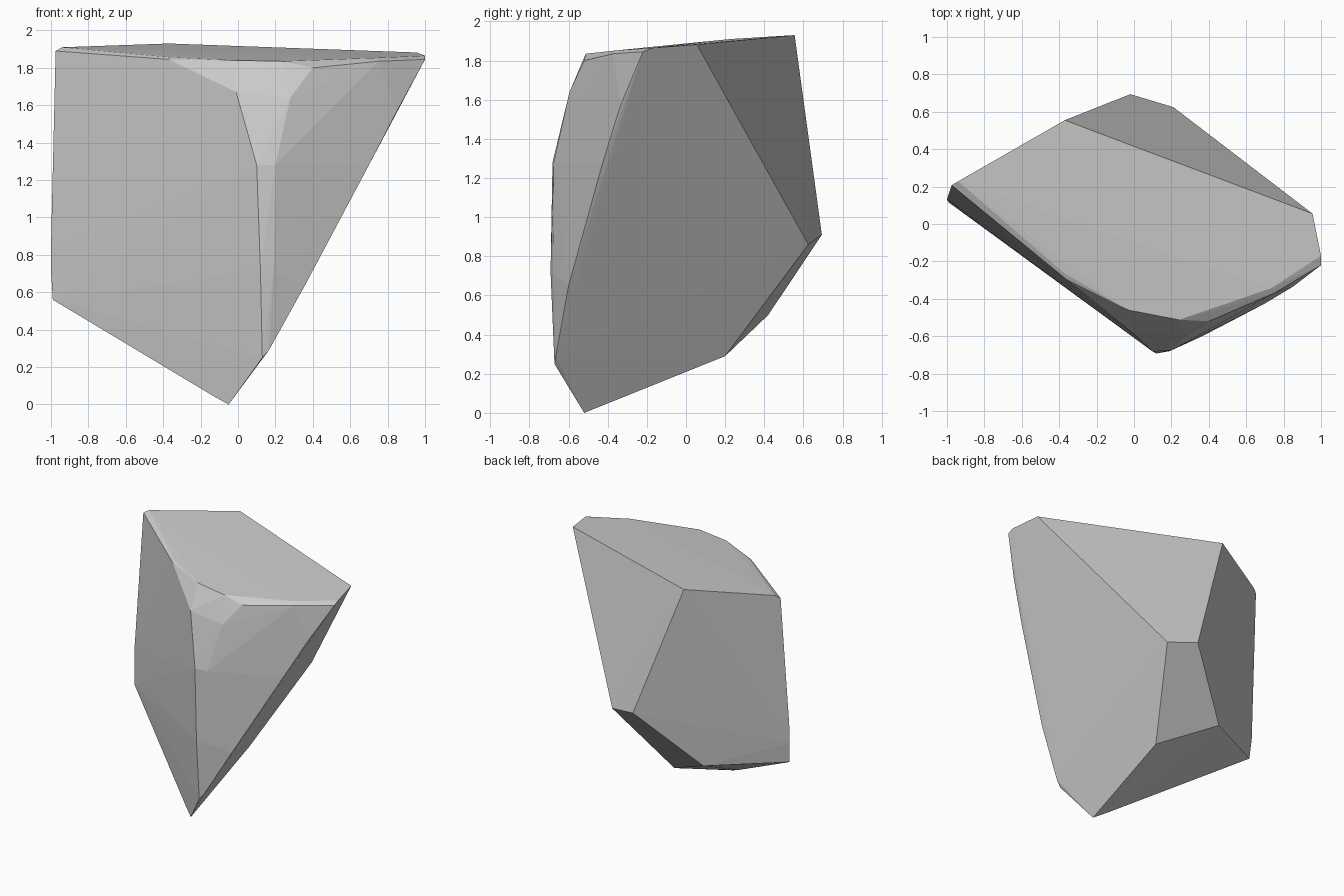
import bpy, bmesh
from mathutils import Vector

if "Cube" in bpy.data.objects:
    bpy.data.objects.remove(bpy.data.objects["Cube"])

# Corner rings of the boulder, grouped by region
top_rim = [(-.94, .228, 1.91), (-.37, .555, 1.93), (.955, .055, 1.882), (1, -.17, 1.865),
           (.73, -.345, 1.853), (.24, -.512, 1.835), (-.03, -.46, 1.84), (-.37, -.265, 1.857)]
bevel_rim = [(-.975, .207, 1.89), (-.37, -.29, 1.845), (-.01, -.58, 1.67),
             (.28, -.595, 1.64), (.4, -.52, 1.80), (.75, -.37, 1.835), (1, -.22, 1.845)]
front_ridge = [(.10, -.682, 1.28), (.2, -.675, 1.28), (.12, -.692, .72), (.19, -.68, .71),
               (.13, -.672, .25), (.165, -.665, .29)]
right_edge = [(.70, -.425, 1.28), (.85, -.335, 1.57), (.365, -.6, .65)]
back = [(-.02, .694, .91), (.21, .625, .86), (-.447, .42, .5), (-.038, .2, .29)]
foot = [(-.05, -.52, 0), (-.14, -.46, .05)]
left_edge = [(-.99, .115, .56), (-1, .13, .72), (-1, .132, .84), (-.8, -.018, .9)]
chip = Vector((-.998, .138, .9))

# Wrap the corners in a faceted skin
bm = bmesh.new()
for p in top_rim + bevel_rim + front_ridge + right_edge + back + foot + left_edge + [chip]:
    bm.verts.new(p)
hull = bmesh.ops.convex_hull(bm, input=bm.verts[:])
loose = [v for v in bm.verts if not v.link_faces]
bmesh.ops.delete(bm, geom=loose, context='VERTS')

# Small chipped notch on the left edge
nearest = min(bm.verts, key=lambda v: (v.co - chip).length)
if (nearest.co - chip).length < .001:
    nearest.co = (-.982, .14, .9)
bmesh.ops.recalc_face_normals(bm, faces=bm.faces[:])

mesh = bpy.data.meshes.new("boulder")
bm.to_mesh(mesh)
bm.free()
boulder = bpy.data.objects.new("boulder", mesh)
bpy.context.collection.objects.link(boulder)
